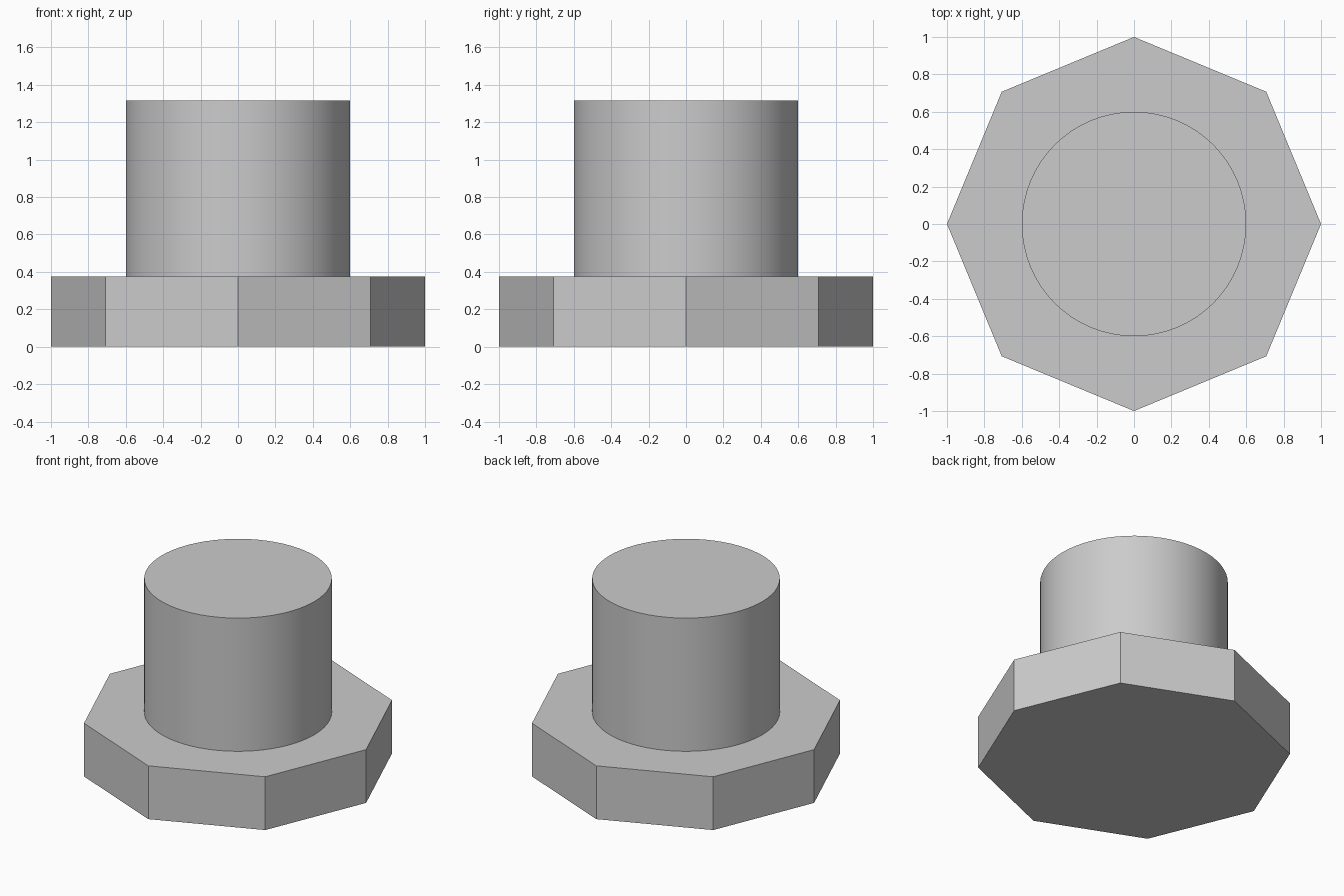
import bpy
import math

cube = bpy.data.objects.get("Cube")
if cube:
    bpy.data.objects.remove(cube, do_unlink=True)

grey = bpy.data.materials.new("plain grey")
grey.use_nodes = True
colour = (0.6, 0.6, 0.6, 1)
grey.diffuse_color = colour
grey.node_tree.nodes["Principled BSDF"].inputs["Base Color"].default_value = colour


def prism(name, sides, radius, bottom, top):
    """Upright closed cylinder between two heights."""
    bpy.ops.mesh.primitive_cylinder_add(
        vertices=sides, radius=radius, depth=top - bottom,
        location=(0, 0, (bottom + top) / 2))
    part = bpy.context.object
    part.name = name
    part.data.materials.append(grey)
    return part


BASE_TOP = 0.376
SHAFT_TOP = 1.316

# Flat-sided octagonal base, corners on the axes
prism("octagonal_base", 8, 1, 0, BASE_TOP)

# Smooth round shaft with a sharp top rim
prism("round_shaft", 64, 0.6, BASE_TOP, SHAFT_TOP)
bpy.ops.object.shade_smooth_by_angle(angle=math.radians(30))
